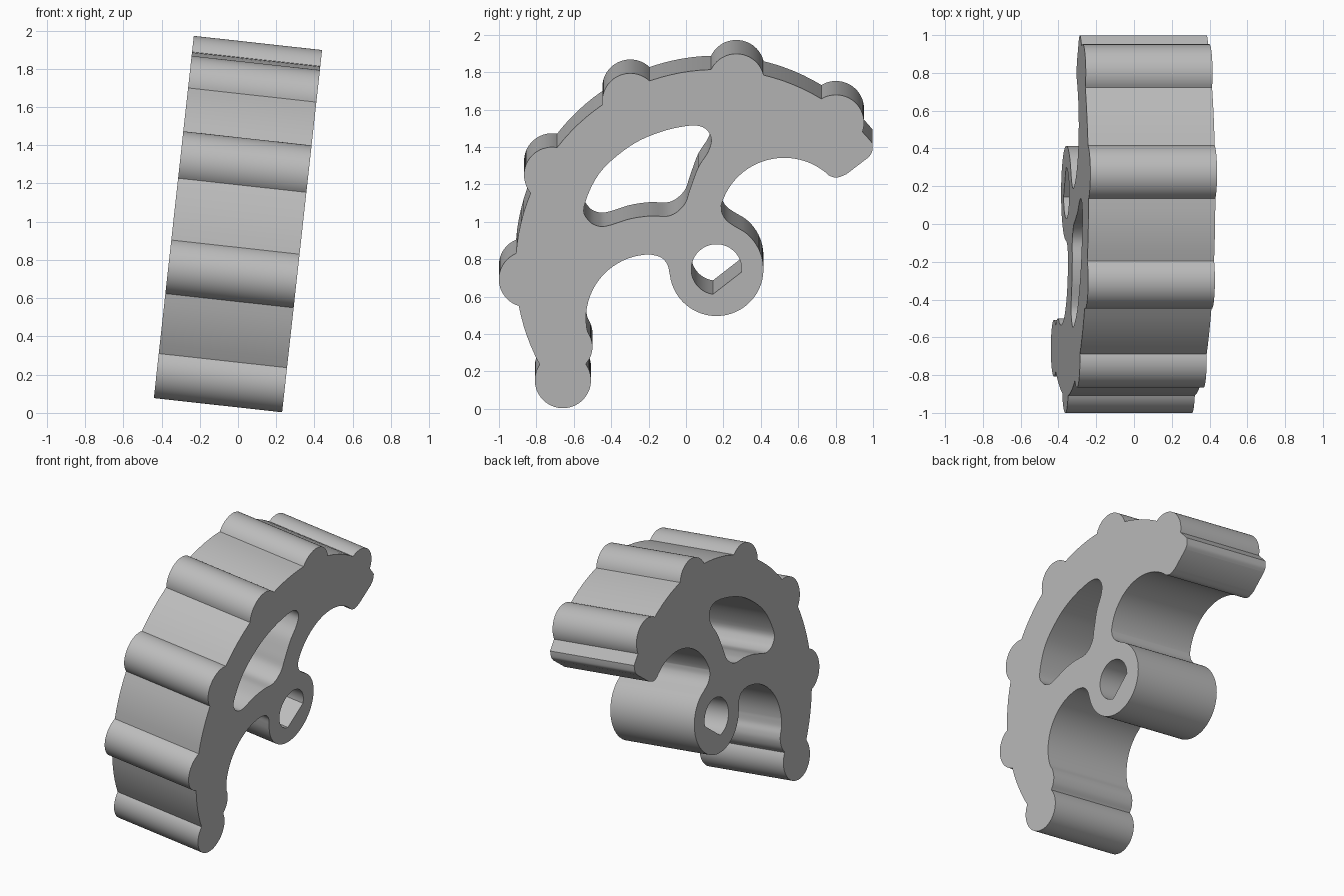
import bpy, bmesh
from math import sin, cos, radians, acos, degrees
from mathutils import Vector

if "Cube" in bpy.data.objects:
    bpy.data.objects.remove(bpy.data.objects["Cube"], do_unlink=True)

HUB = Vector((0.163, 0.753))
RIM, ORBIT, KNOB = 1.075, 1.015, 0.15      # rim radius, knob orbit, knob radius
DEPTH, TILT = 0.675, radians(6.3)


def arc(centre, r, a, b, step=5):
    n = max(2, round(abs(b - a) / step))
    angles = [radians(a + (b - a) * i / n) for i in range(n + 1)]
    return [Vector(centre) + Vector((cos(t), sin(t))) * r for t in angles]


def smooth(points, closed=False, n=5):
    """Catmull-Rom curve through the points."""
    p = [Vector(q) for q in points]
    p = [p[-1]] + p + p[:2] if closed else [p[0]] + p + [p[-1]]
    out = []
    for a, b, c, d in zip(p, p[1:], p[2:], p[3:]):
        for i in range(n):
            t = i / n
            out.append(0.5 * (2 * b + (c - a) * t + (2 * a - 5 * b + 4 * c - d) * t**2
                              + (3 * b - a - 3 * c + d) * t**3))
    return out if closed else out + [p[-2]]


# Where the knobs meet the rim
half = degrees(acos((RIM**2 + ORBIT**2 - KNOB**2) / (2 * RIM * ORBIT)))
spread = degrees(acos((RIM**2 - ORBIT**2 - KNOB**2) / (2 * ORBIT * KNOB)))

# Knobbed outer rim, ending in the round foot
outline, start = [], 39
for angle in range(51, 217, 33):
    outline += arc(HUB, RIM, start, angle - half, 3)
    centre = HUB + Vector((cos(radians(angle)), sin(radians(angle)))) * ORBIT
    end = 395 if angle == 216 else angle + spread
    outline += arc(centre, KNOB, angle - spread, end)
    start = angle + half

# Inner edge: foot bulge, lower bay, hub, upper bay, rounded tip
outline += smooth([(-.535, .245), (-.51, .285), (-.5, .335), (-.508, .38), (-.528, .425), (-.535, .48)])
outline += arc((-.19, .488), .345, 180, 90)
outline += smooth([(-.19, .833), (-.135, .818), (-.1, .78), (-.088, .73)])
outline += arc(HUB, .251, 188, 412)
outline += smooth([(.318, .952), (.23, 1.005), (.195, 1.05), (.188, 1.095)])
outline += arc((.525, 1.003), .35, 164, 52)
outline += smooth([(.74, 1.28), (.77, 1.255), (.81, 1.247), (.858, 1.265)])
outline += smooth([(.975, 1.355), (.993, 1.38), (.998, 1.41)])

# Long window between the arms, and the flat-sided bore
window = smooth([(-.545, 1.09), (-.463, 1.27), (-.302, 1.414), (-.142, 1.49), (.019, 1.526),
                 (.1, 1.512), (.135, 1.455), (.118, 1.385), (.065, 1.3), (.022, 1.185),
                 (-.01, 1.1), (-.085, 1.042), (-.195, 1.04), (-.302, 1.024), (-.409, .99),
                 (-.465, .985), (-.52, 1.015)], closed=True)
bore = arc(HUB, .135, -6, 262)

# Fill the profile and extrude it into a solid
bm = bmesh.new()
edges = []
for loop in (outline, window, bore):
    pts = [p for i, p in enumerate(loop) if (p - loop[i - 1]).length > .004]
    verts = [bm.verts.new((0, p.x, p.y)) for p in pts]
    edges += [bm.edges.new((v, verts[i - 1])) for i, v in enumerate(verts)]
bmesh.ops.triangle_fill(bm, edges=edges, use_beauty=True, normal=(1, 0, 0))
grown = bmesh.ops.extrude_face_region(bm, geom=bm.faces[:])["geom"]
moved = [g for g in grown if isinstance(g, bmesh.types.BMVert)]
bmesh.ops.translate(bm, verts=moved, vec=(-DEPTH, 0, 0))
bmesh.ops.recalc_face_normals(bm, faces=bm.faces[:])
mesh = bpy.data.meshes.new("knobbed_lever")
bm.to_mesh(mesh)
bm.free()

grey = bpy.data.materials.new("plain grey")
grey.use_nodes = True
colour = (0.5, 0.5, 0.5, 1)
grey.diffuse_color = colour
grey.node_tree.nodes["Principled BSDF"].inputs["Base Color"].default_value = colour
mesh.materials.append(grey)

# Lean the whole lever sideways
lever = bpy.data.objects.new("knobbed_lever", mesh)
bpy.context.collection.objects.link(lever)
lever.location = (0.23, 0, -0.003)
lever.rotation_euler = (0, TILT, 0)
bpy.context.view_layer.objects.active = lever
lever.select_set(True)
bpy.ops.object.shade_smooth_by_angle(angle=radians(30))
